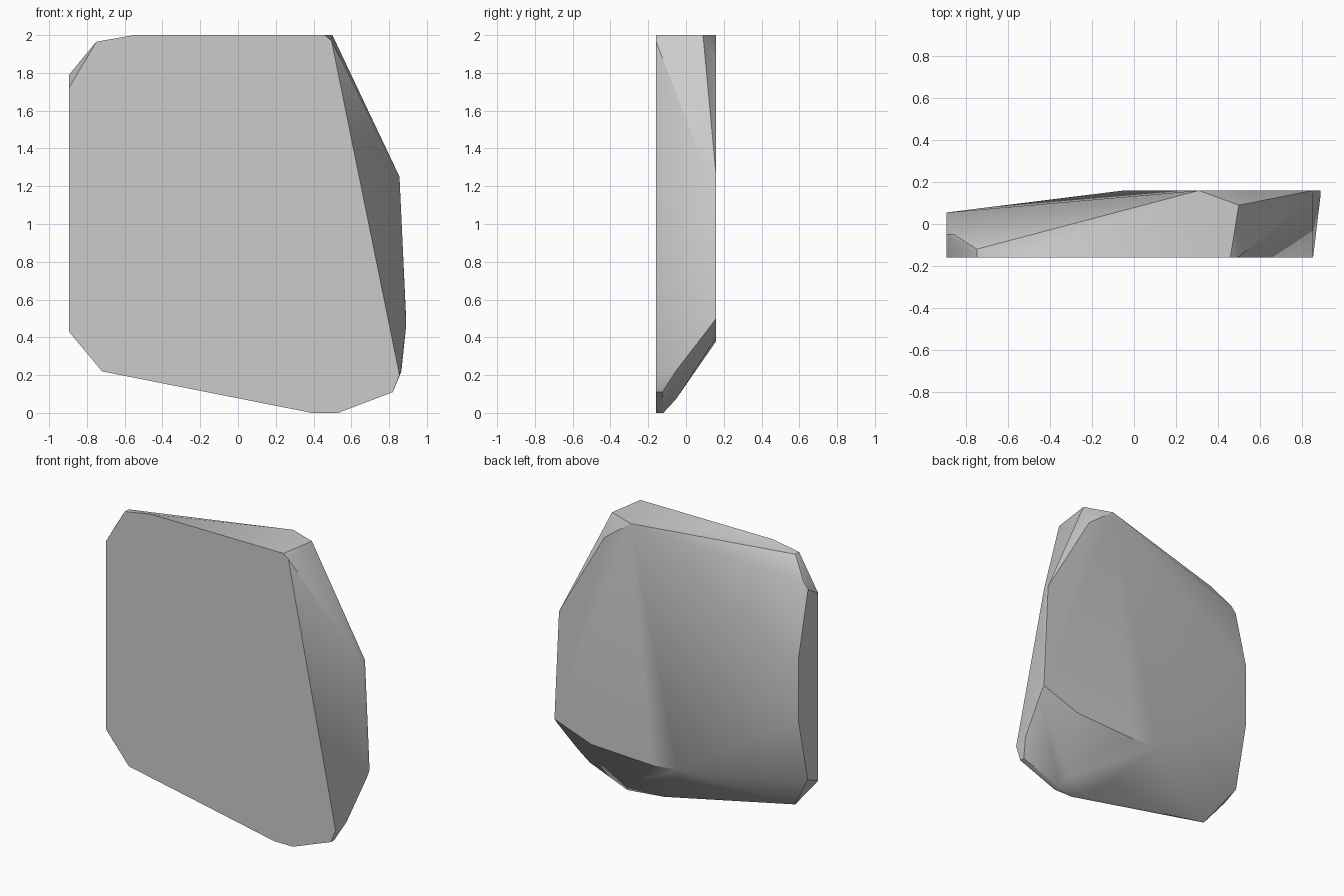
import bpy
import bmesh
import math
from mathutils import Vector

default_cube = bpy.data.objects.get("Cube")
if default_cube:
    bpy.data.objects.remove(default_cube, do_unlink=True)

FRONT, BACK = -0.16, 0.16      # depth of the two broad faces
LEFT_END = -0.895              # x of the flat narrow end

# Stone colour
stone = bpy.data.materials.new("stone_grey")
stone.use_nodes = True
colour = (0.6, 0.6, 0.6, 1.0)
stone.diffuse_color = colour
shader = next(n for n in stone.node_tree.nodes if n.type == 'BSDF_PRINCIPLED')
shader.inputs["Base Color"].default_value = colour
shader.inputs["Roughness"].default_value = 0.9

# Broad front face outline (x, z)
front_outline = [(-.72, .22), (.39, 0), (.53, 0), (.82, .11), (.855, .2),
                 (.495, 1.97), (.46, 2), (-.55, 2), (-.75, 1.965)]
# Broad back face outline (x, z)
back_outline = [(-.05, .4), (.15, .38), (.61, .4), (.89, .5),
                (.855, 1.25), (.51, 1.85), (.31, 2)]
# Narrow flat end outline (y, z)
end_outline = [(FRONT, .43), (-.046, .48), (.055, .92),
               (.055, 1.35), (-.05, 1.79), (FRONT, 1.72)]
# Chipped corners between the broad faces (x, y, z)
chips = [(-.75, -.12, 1.965), (-.86, -.05, 1.83), (.5, .09, 2),
         (.855, .12, 1.25), (.89, .13, .46), (.865, -.055, .22),
         (.82, -.125, .11), (.5, -.055, .07), (.53, -.12, 0),
         (.25, -.12, .028)]

corners = [Vector((x, FRONT, z)) for x, z in front_outline]
corners += [Vector((x, BACK, z)) for x, z in back_outline]
corners += [Vector((LEFT_END, y, z)) for y, z in end_outline]
corners += [Vector(c) for c in chips]

# Wrap the corners in a convex shell and merge its flat areas
bm = bmesh.new()
for corner in corners:
    bm.verts.new(corner)
hull = bmesh.ops.convex_hull(bm, input=bm.verts[:])
loose = [v for v in bm.verts if not v.link_faces]
bmesh.ops.delete(bm, geom=loose, context='VERTS')
bmesh.ops.dissolve_limit(bm, angle_limit=math.radians(1),
                         verts=bm.verts[:], edges=bm.edges[:])
bmesh.ops.recalc_face_normals(bm, faces=bm.faces[:])

mesh = bpy.data.meshes.new("stone_slab")
bm.to_mesh(mesh)
bm.free()
mesh.materials.append(stone)
slab = bpy.data.objects.new("stone_slab", mesh)
bpy.context.collection.objects.link(slab)

# Soft worn facets with crisp broken edges
bpy.ops.object.select_all(action='DESELECT')
slab.select_set(True)
bpy.context.view_layer.objects.active = slab
bpy.ops.object.shade_smooth_by_angle(angle=math.radians(30))
